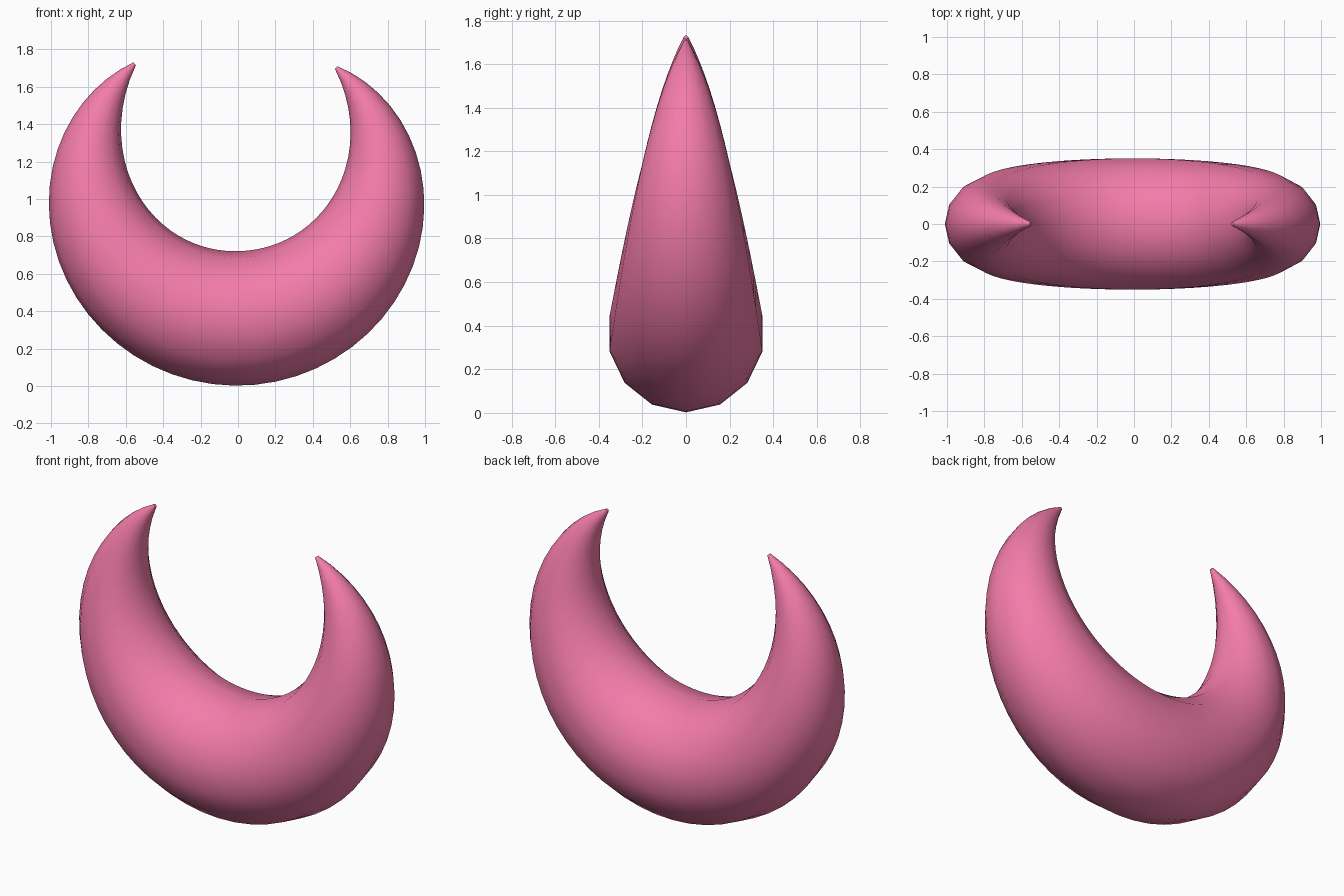
import bpy, bmesh
from math import sin, cos, pi, radians

if "Cube" in bpy.data.objects:
    bpy.data.objects.remove(bpy.data.objects["Cube"])

SIDES, STEPS = 14, 48
CENTRE_Z, PATH_R, THICK = 1.145, 0.783, 0.36
SWEEP, TILT = radians(136.5), radians(3)

# Tapered tube swept along an arc, from the left tip to the right tip
bm = bmesh.new()
rings = []
for i in range(STEPS + 1):
    u = 2 * i / STEPS - 1
    a = u * SWEEP
    path_r = PATH_R - 0.014 * u * abs(u) ** 3
    r = 0.01 + (THICK - 0.01) * (1 - abs(u) ** 1.95)
    cx, cz = path_r * sin(a) - 0.004, CENTRE_Z - path_r * cos(a)
    ox, oz = sin(a - TILT), -cos(a - TILT)   # outward direction of the ring
    ring = []
    for k in range(SIDES):
        b = 2 * pi * k / SIDES
        ring.append(bm.verts.new((cx + r * cos(b) * ox, r * sin(b), cz + r * cos(b) * oz)))
    rings.append(ring)

for p, q in zip(rings, rings[1:]):
    for k in range(SIDES):
        n = (k + 1) % SIDES
        bm.faces.new((p[k], p[n], q[n], q[k]))

# Small flat caps on the tips
bm.faces.new(rings[0])
bm.faces.new(rings[-1])
bmesh.ops.recalc_face_normals(bm, faces=bm.faces)

mesh = bpy.data.meshes.new("crescent")
bm.to_mesh(mesh)
bm.free()
crescent = bpy.data.objects.new("crescent", mesh)
bpy.context.collection.objects.link(crescent)

# Pink material
pink = bpy.data.materials.new("pink")
pink.diffuse_color = (0.9, 0.2, 0.4, 1)
pink.use_nodes = True
pink.node_tree.nodes["Principled BSDF"].inputs["Base Color"].default_value = pink.diffuse_color
mesh.materials.append(pink)

bpy.context.view_layer.objects.active = crescent
crescent.select_set(True)
bpy.ops.object.shade_smooth_by_angle(angle=radians(40))
